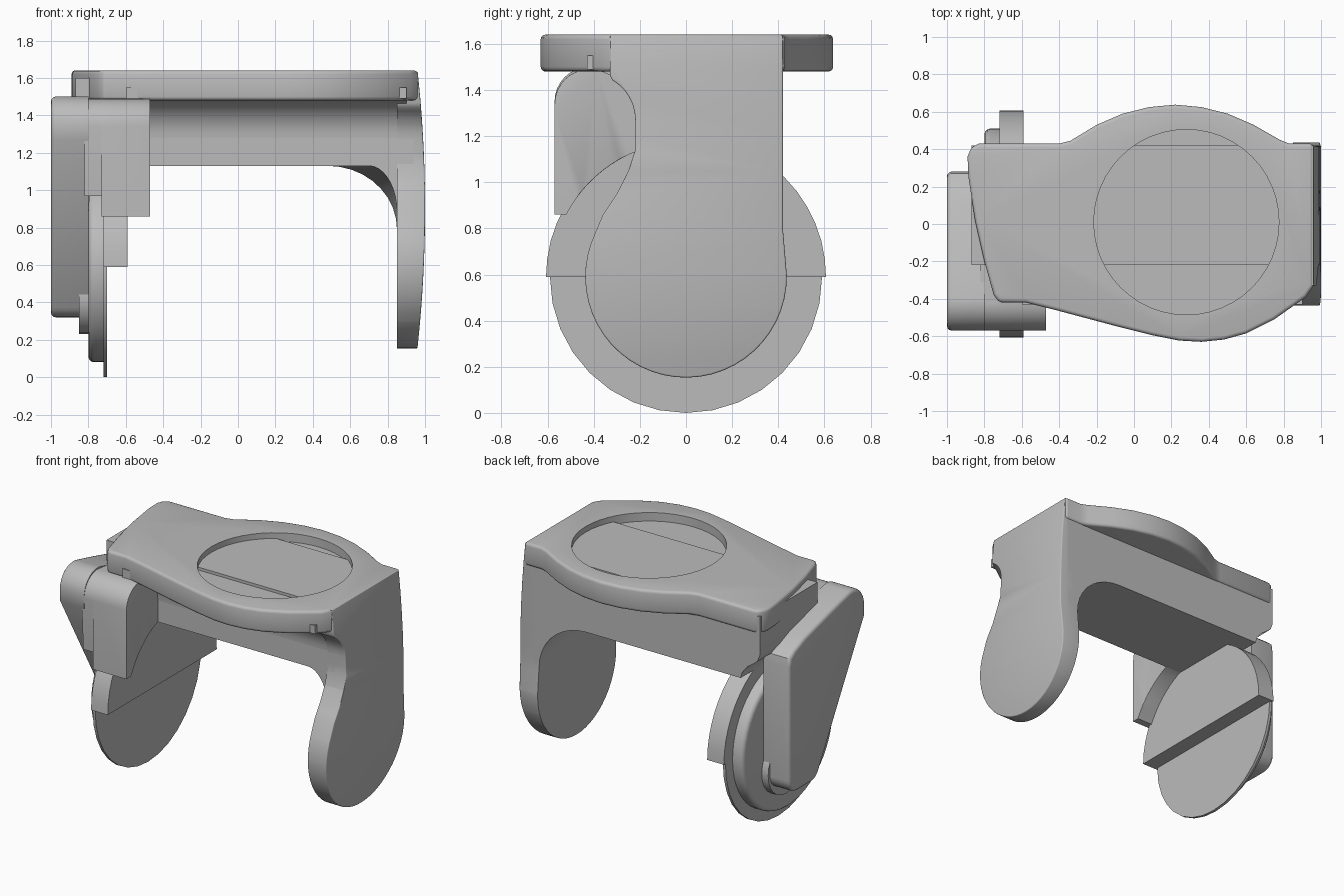
import bpy, bmesh
from math import sin, cos, radians
from mathutils import Vector

cube = bpy.data.objects.get("Cube")
if cube:
    bpy.data.objects.remove(cube, do_unlink=True)

grey = bpy.data.materials.new("plain grey")
grey.use_nodes = True
GREY = (0.5, 0.5, 0.5, 1)
grey.diffuse_color = GREY
grey.node_tree.nodes["Principled BSDF"].inputs["Base Color"].default_value = GREY

HUB = 0.59   # height of the pivot axis


def arc(cx, cy, r, a0, a1, n=10):
    step = (a1 - a0) / n
    return [(cx + r * cos(radians(a0 + step * i)), cy + r * sin(radians(a0 + step * i)))
            for i in range(n + 1)]


def place(axis, p, d):
    a, b = p
    return {"x": (d, a, b), "y": (a, d, b), "z": (a, b, d)}[axis]


def smooth(obj, angle=32):
    bpy.ops.object.select_all(action="DESELECT")
    obj.select_set(True)
    bpy.context.view_layer.objects.active = obj
    bpy.ops.object.shade_smooth_by_angle(angle=radians(angle))


def prism(name, axis, pts, lo, hi, end_pts=None, bevel=0, keep=None, cuts=(), shape=None):
    """Extrude a profile along an axis, round chosen edges, optionally reshape."""
    bm = bmesh.new()
    a = [bm.verts.new(place(axis, p, lo)) for p in pts]
    b = [bm.verts.new(place(axis, p, hi)) for p in (end_pts or pts)]
    bm.faces.new(a)
    bm.faces.new(b[::-1])
    n = len(a)
    for i in range(n):
        bm.faces.new((a[i], b[i], b[(i + 1) % n], a[(i + 1) % n]))
    bmesh.ops.recalc_face_normals(bm, faces=bm.faces)
    for z in cuts:
        bmesh.ops.bisect_plane(bm, geom=bm.verts[:] + bm.edges[:] + bm.faces[:],
                               plane_co=(0, 0, z), plane_no=(0, 0, 1))
    if bevel:
        edges = [e for e in bm.edges if e.calc_face_angle(0) > radians(40)
                 and (keep is None or all(keep(v.co) for v in e.verts))]
        bmesh.ops.bevel(bm, geom=edges, offset=bevel, segments=3, profile=0.5,
                        affect="EDGES", clamp_overlap=True)
    if shape:
        for v in bm.verts:
            shape(v.co)
    mesh = bpy.data.meshes.new(name)
    bm.to_mesh(mesh)
    bm.free()
    mesh.materials.append(grey)
    obj = bpy.data.objects.new(name, mesh)
    bpy.context.collection.objects.link(obj)
    smooth(obj)
    return obj


# Top plate with bulged sides and a shallow round recess
outline = [(-0.72, -0.42), (-0.58, -0.42), (-0.4, -0.465), (-0.1, -0.545), (0.1, -0.595),
           (0.24, -0.623), (0.36, -0.63), (0.48, -0.618), (0.6, -0.585), (0.75, -0.51),
           (0.92, -0.39), (0.96, -0.33), (0.96, 0.43), (0.83, 0.43), (0.78, 0.45),
           (0.64, 0.53), (0.5, 0.59), (0.36, 0.625), (0.22, 0.638), (0.08, 0.625),
           (-0.06, 0.59), (-0.2, 0.53), (-0.34, 0.445), (-0.4, 0.43), (-0.83, 0.43),
           (-0.87, 0.41), (-0.89, 0.36), (-0.885, 0.25), (-0.85, 0.02), (-0.8, -0.2),
           (-0.75, -0.38)]
plate = prism("top_plate", "z", outline, 1.48, 1.64, bevel=0.02)
cutter = prism("recess_cutter", "z", arc(0.28, 0.01, 0.495, 0, 352.5, 47), 1.58, 1.8)
cutter.hide_render = True
mod = plate.modifiers.new("recess", "BOOLEAN")
mod.operation = "DIFFERENCE"
mod.solver = "EXACT"
mod.object = cutter
bpy.context.view_layer.objects.active = plate
bpy.ops.object.modifier_apply(modifier=mod.name)
bpy.data.objects.remove(cutter, do_unlink=True)
smooth(plate)


# Cross beam, whose corner fillet widens towards the back
def beam_profile(width, drop):
    fillet = [(0.85 - width * (1 - sin(radians(t))), 1.13 - drop * (1 - cos(radians(t))))
              for t in range(0, 91, 10)]
    return ([(-0.87, 1.6), (-0.87, 1.33), (-0.85, 1.28), (-0.77, 1.22), (-0.73, 1.17),
             (-0.72, 1.13)] + fillet + [(0.94, 1.13 - drop), (0.94, 1.6)])


prism("cross_beam", "y", beam_profile(0.15, 0.25), -0.22, 0.42,
      end_pts=beam_profile(0.37, 0.34))

# Cove blending the plate into the beam front
prism("front_cove", "x", arc(-0.43, 1.28, 0.21, 90, 0) + [(-0.15, 1.28), (-0.15, 1.55),
      (-0.43, 1.55)], -0.6, 0.9)


# Left side arm with a rounded foot and a gently bowed outer face
def bow(co):
    if co.x > 0.92:
        co.x -= 0.04 * ((co.z - 0.9) / 0.74) ** 2


arm = (arc(0, HUB, 0.437, 160, 368, 30)
       + [(0.42, 0.8), (0.42, 1.635), (-0.33, 1.635), (-0.33, 1.465)]
       + arc(-0.42, 1.27, 0.2, 60, 0, 6)
       + [(-0.22, 1.14), (-0.25, 1.05), (-0.3, 0.95), (-0.36, 0.86)])
prism("side_arm", "x", arm, 0.85, 1.0, bevel=0.03, keep=lambda c: c.x > 0.95,
      cuts=[0.3, 0.45, 0.6, 0.75, 0.9, 1.05, 1.2, 1.35, 1.5], shape=bow)

# Pivot side: thin disc, thick upper half disc, and bevelled outer cap
prism("thin_disc", "x", arc(0, HUB, 0.59, 0, 348.75, 31), -0.72, -0.70)
prism("half_disc", "x", arc(0, HUB, 0.607, 0, 180, 24), -0.72, -0.59)
prism("outer_cap", "x", arc(0, HUB, 0.51, 0, 352.5, 47), -0.8, -0.71, bevel=0.03,
      keep=lambda c: c.x < -0.79)

# Front housing beside the beam, scooped around the pivot
top_round = arc(-0.42, 1.34, 0.15, 180, 90, 8)
prism("front_housing", "x", top_round + [(-0.2, 1.49), (-0.2, 1.139)]
      + arc(0, HUB, 0.585, 111, 152.5, 10) + [(-0.57, 0.86)], -0.73, -0.47,
      bevel=0.025, keep=lambda c: c.x > -0.5 and c.z > 0.9 and c.y < -0.21)
prism("housing_bridge", "x", top_round + [(0.1, 1.43), (0.1, 0.97), (-0.55, 0.97)],
      -0.82, -0.7)

# Outer housing: rounded top, sloping front, narrow foot
prism("outer_housing", "x", arc(-0.42, 1.35, 0.15, 180, 80, 9)
      + [(-0.2, 1.45), (0.1, 1.37), (0.22, 1.32)]
      + [(0.27, 1.28), (0.28, 1.22), (0.28, 0.42)] + arc(0.18, 0.42, 0.1, 0, -90, 6)[1:]
      + arc(0.03, 0.42, 0.1, -90, -152, 5) + [(-0.57, 1.27)],
      -1.0, -0.8, bevel=0.025, keep=lambda c: c.x < -0.99)
prism("foot_boss", "x", arc(0.1, 0.43, 0.2, 0, 345, 23), -0.85, -0.78)
